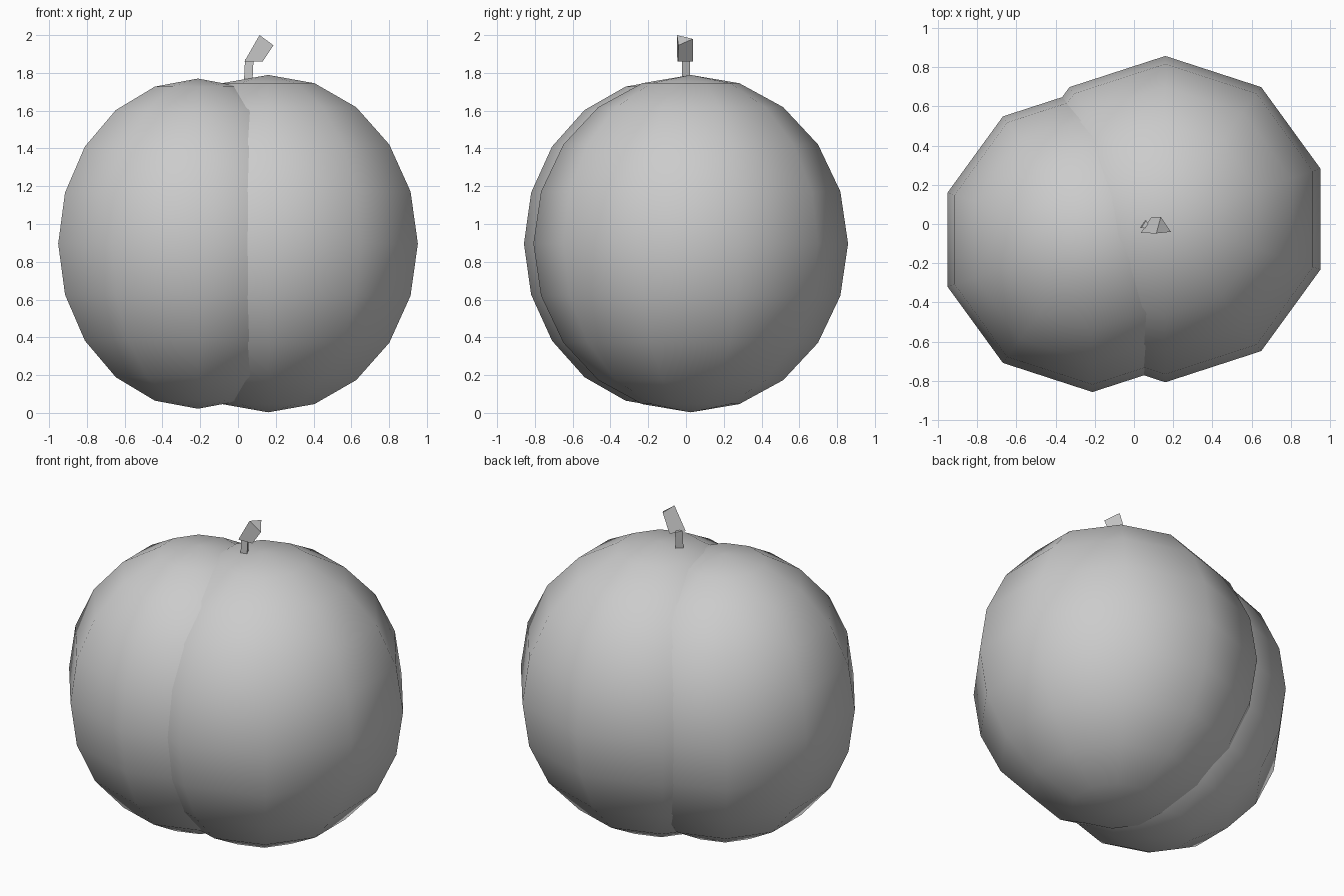
import bpy
import bmesh
from mathutils import Matrix, Vector

if "Cube" in bpy.data.objects:
    bpy.data.objects.remove(bpy.data.objects["Cube"])


def finish(bm, name, smooth):
    bmesh.ops.recalc_face_normals(bm, faces=bm.faces[:])
    for f in bm.faces:
        f.smooth = smooth
    mesh = bpy.data.meshes.new(name)
    bm.to_mesh(mesh)
    bm.free()
    obj = bpy.data.objects.new(name, mesh)
    bpy.context.collection.objects.link(obj)
    return obj


def lobe(name, centre, radius, half_height):
    """Ten-sided, slightly tall smooth sphere with corners on the y axis."""
    bm = bmesh.new()
    bmesh.ops.create_uvsphere(bm, u_segments=10, v_segments=10, radius=1)
    m = Matrix.Translation(Vector(centre)) @ Matrix.Diagonal((radius, radius, half_height, 1))
    bmesh.ops.transform(bm, matrix=m, verts=bm.verts[:])
    return finish(bm, name, True)


def prism(name, bottom, top):
    """Flat-faced solid joining two matching end outlines."""
    bm = bmesh.new()
    low = [bm.verts.new(p) for p in bottom]
    high = [bm.verts.new(p) for p in top]
    bm.faces.new(low[::-1])
    bm.faces.new(high)
    for i in range(len(low)):
        j = (i + 1) % len(low)
        bm.faces.new((low[i], low[j], high[j], high[i]))
    return finish(bm, name, False)


# Two overlapping fruit halves, the crease is where they meet
lobe("right_lobe", (0.16, 0.025, 0.896), 0.833, 0.893)
lobe("left_lobe", (-0.212, -0.08, 0.896), 0.778, 0.874)

# Thin lower stem
prism("lower_stem",
      [(0.03, -0.02, 1.72), (0.075, -0.02, 1.72), (0.056, 0.02, 1.72)],
      [(0.037, -0.02, 1.87), (0.082, -0.02, 1.87), (0.062, 0.02, 1.87)])

# Wider leaning stem tip with a slanted cut
prism("stem_tip",
      [(0.034, -0.046, 1.86), (0.13, -0.042, 1.86), (0.09, 0.036, 1.86)],
      [(0.114, -0.048, 2.0), (0.188, -0.04, 1.946), (0.137, 0.036, 1.98)])
